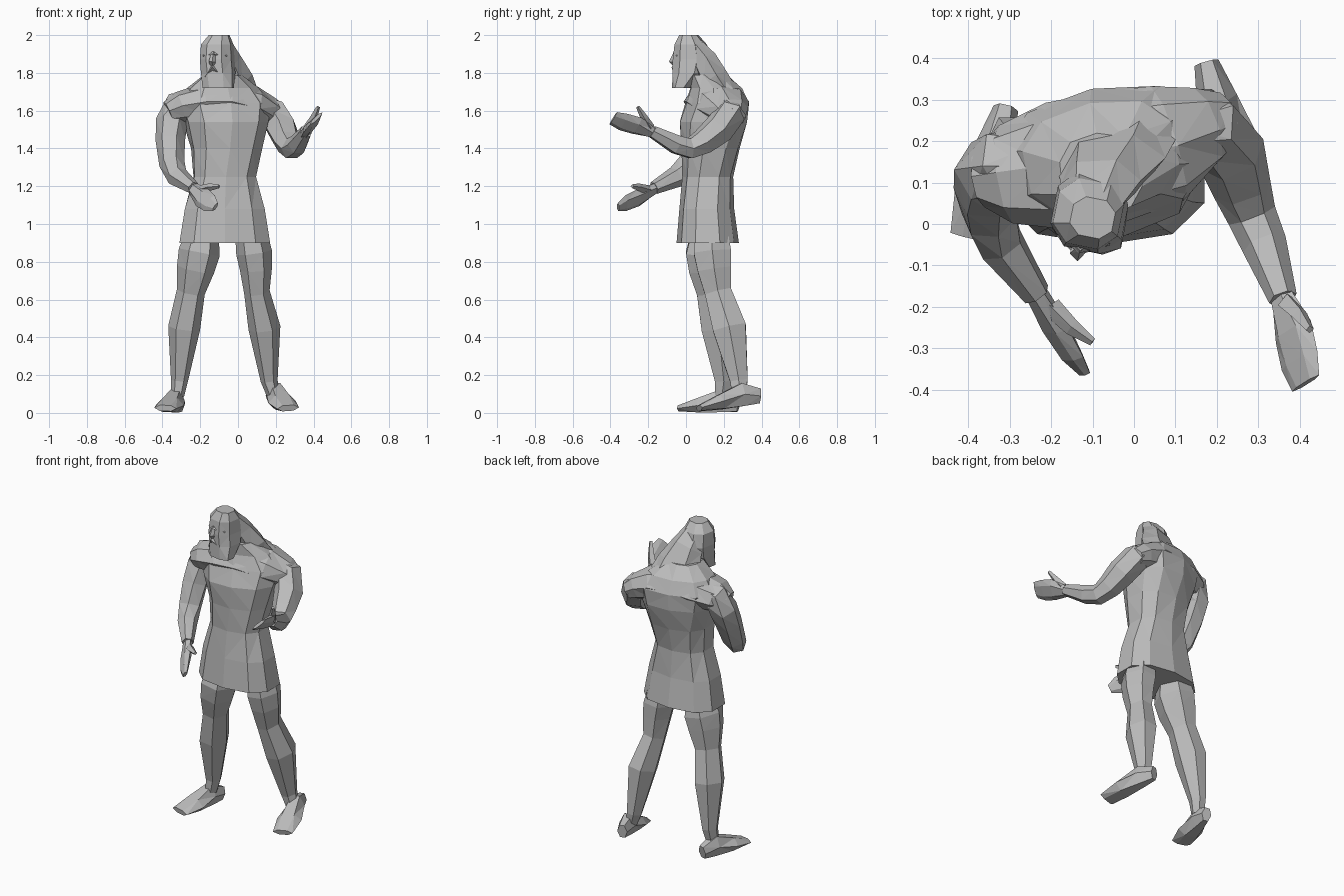
import bpy, bmesh, math
from mathutils import Vector

cube = bpy.data.objects.get("Cube")
if cube:
    bpy.data.objects.remove(cube, do_unlink=True)

# One plain grey for the whole figure
GREY = (.5, .5, .5, 1)
stone = bpy.data.materials.new("plain grey")
stone.use_nodes = True
stone.diffuse_color = GREY
for node in stone.node_tree.nodes:
    if node.type == 'BSDF_PRINCIPLED':
        node.inputs["Base Color"].default_value = GREY


def skin_rings(name, rings):
    """Join equal rings of points into a closed, faceted object."""
    bm = bmesh.new()
    loops = [[bm.verts.new(point) for point in ring] for ring in rings]
    count = len(loops[0])
    for lower, upper in zip(loops, loops[1:]):
        for i in range(count):
            j = (i + 1) % count
            bm.faces.new((lower[i], lower[j], upper[j], upper[i]))
    bm.faces.new(list(reversed(loops[0])))
    bm.faces.new(loops[-1])
    bmesh.ops.recalc_face_normals(bm, faces=bm.faces)
    bmesh.ops.triangulate(bm, faces=bm.faces)
    mesh = bpy.data.meshes.new(name)
    bm.to_mesh(mesh)
    bm.free()
    mesh.materials.append(stone)
    obj = bpy.data.objects.new(name, mesh)
    bpy.context.collection.objects.link(obj)


def boxy(value, power):
    return math.copysign(abs(value) ** power, value)


def stack(name, levels, sides, power=.8):
    """Level rings given as height, centre, half width, half depth, turn."""
    rings = []
    for z, cx, cy, rx, ry, turn in levels:
        ring = []
        for i in range(sides):
            angle = math.tau * (i + .5) / sides
            u = rx * boxy(math.cos(angle), power)
            v = ry * boxy(math.sin(angle), power)
            ring.append((cx + u * math.cos(turn) - v * math.sin(turn),
                         cy + u * math.sin(turn) + v * math.cos(turn), z))
        rings.append(ring)
    skin_rings(name, rings)


def limb(name, path, across, sides=6, ratio=1):
    """Rings square to a path; points hold position, half width and,
    optionally, half thickness."""
    centres = [Vector(point[:3]) for point in path]
    rings = []
    for i, point in enumerate(path):
        ahead = centres[min(i + 1, len(path) - 1)]
        behind = centres[max(i - 1, 0)]
        along = (ahead - behind).normalized()
        wide = Vector(across)
        wide = (wide - along * wide.dot(along)).normalized()
        thick = along.cross(wide)
        half = point[3]
        depth = point[4] if len(point) > 4 else half * ratio
        ring = []
        for k in range(sides):
            angle = math.tau * k / sides
            ring.append(centres[i] + wide * half * math.cos(angle)
                        + thick * depth * math.sin(angle))
        rings.append(ring)
    skin_rings(name, rings)


# Torso and flared tunic
stack("tunic_torso", [
    (.9, -.07, .115, .25, .165, 0),
    (1.08, -.07, .11, .22, .145, 0),
    (1.25, -.07, .115, .17, .135, .05),
    (1.4, -.06, .13, .19, .155, .12),
    (1.54, -.065, .145, .225, .18, .2),
    (1.64, -.07, .165, .25, .165, .2),
    (1.72, -.08, .16, .19, .135, .2),
    (1.79, -.08, .12, .1, .1, .1)], sides=10)

# Broad shoulders joining the chest to both arms
limb("shoulders", [
    (-.37, .11, 1.59, .07, .06), (-.31, .12, 1.615, .12, .085),
    (-.19, .14, 1.64, .155, .1), (-.06, .16, 1.65, .16, .11),
    (.08, .195, 1.63, .145, .1), (.17, .235, 1.59, .1, .08),
    (.22, .25, 1.56, .07, .06)], (.2, 1, 0), sides=8)

# Head with beard
stack("head", [
    (1.72, -.105, -.02, .085, .05, -.2),
    (1.8, -.105, .02, .09, .09, -.2),
    (1.87, -.11, .03, .09, .1, -.2),
    (1.95, -.11, .025, .085, .085, -.2),
    (2, -.1, .015, .055, .05, -.2)], sides=8)
limb("nose", [(-.13, -.055, 1.91, .01), (-.137, -.072, 1.86, .018),
              (-.135, -.05, 1.84, .015)], (1, 0, 0), sides=4)
limb("brow", [(-.18, -.02, 1.89, .012), (-.13, -.055, 1.9, .016),
              (-.06, -.04, 1.89, .012)], (0, 0, 1), sides=4)
limb("moustache", [(-.17, -.035, 1.78, .01), (-.135, -.06, 1.83, .018),
                   (-.08, -.045, 1.78, .01)], (0, 0, 1), sides=4)

# Long hair running into the upper back
limb("hair", [(-.1, .04, 1.945, .07, .05), (-.08, .1, 1.86, .1, .07),
              (-.055, .15, 1.76, .135, .08), (-.04, .22, 1.65, .16, .075)],
     (1, .2, 0))

# Arms
limb("right_arm", [
    (-.2, .16, 1.66, .06), (-.315, .15, 1.62, .085),
    (-.352, .125, 1.54, .085), (-.358, .08, 1.44, .078),
    (-.35, .02, 1.32, .068), (-.32, -.05, 1.25, .058),
    (-.235, -.17, 1.19, .035)], (.5, .8, 0))
limb("left_arm", [
    (.08, .22, 1.65, .05), (.185, .235, 1.585, .085),
    (.235, .17, 1.5, .085), (.26, .09, 1.435, .072),
    (.285, .02, 1.4, .06), (.315, -.05, 1.42, .055),
    (.36, -.18, 1.49, .035)], (1, .4, 0))

# Hands and thumbs
limb("right_hand", [
    (-.24, -.16, 1.19, .033, .025), (-.19, -.25, 1.14, .055, .025),
    (-.15, -.32, 1.11, .05, .018), (-.12, -.36, 1.09, .025, .01)],
    (.5, 0, .8))
limb("right_thumb", [
    (-.2, -.2, 1.18, .025), (-.15, -.25, 1.195, .02),
    (-.1, -.285, 1.2, .01)], (0, 0, 1), sides=4)
limb("left_hand", [
    (.355, -.17, 1.48, .033, .025), (.385, -.26, 1.52, .065, .025),
    (.4, -.33, 1.54, .065, .018), (.415, -.385, 1.56, .05, .01)],
    (.7, .3, .7))
limb("left_thumb", [
    (.37, -.19, 1.51, .025), (.4, -.22, 1.56, .02),
    (.425, -.255, 1.62, .01)], (1, 0, 0), sides=4)

# Legs
limb("right_leg", [
    (-.19, .12, .94, .09), (-.205, .115, .85, .11), (-.225, .12, .76, .1),
    (-.25, .135, .64, .075), (-.285, .17, .45, .085),
    (-.31, .2, .17, .045), (-.32, .19, .09, .035)], (1, 0, 0), ratio=1.2)
limb("left_leg", [
    (.07, .135, .94, .085), (.085, .14, .85, .095), (.095, .15, .76, .085),
    (.1, .17, .64, .068), (.14, .23, .45, .085),
    (.165, .28, .17, .045), (.185, .28, .1, .035)], (1, 0, 0), ratio=1.2)


# Feet: the same shape stretched from heel to toe
def foot(name, heel, toe):
    start, end = Vector(heel), Vector(toe)
    profile = [(0, 0, .03, .045), (.28, .025, .05, .07),
               (.65, .01, .075, .045), (1, 0, .06, .018)]
    path = []
    for share, lift, half, tall in profile:
        spot = start.lerp(end, share)
        path.append((spot.x, spot.y, spot.z + lift, half, tall))
    limb(name, path, (1, 0, 0))


foot("right_foot", (-.31, .28, .045), (-.385, -.035, .025))
foot("left_foot", (.175, .39, .09), (.265, .07, .025))
